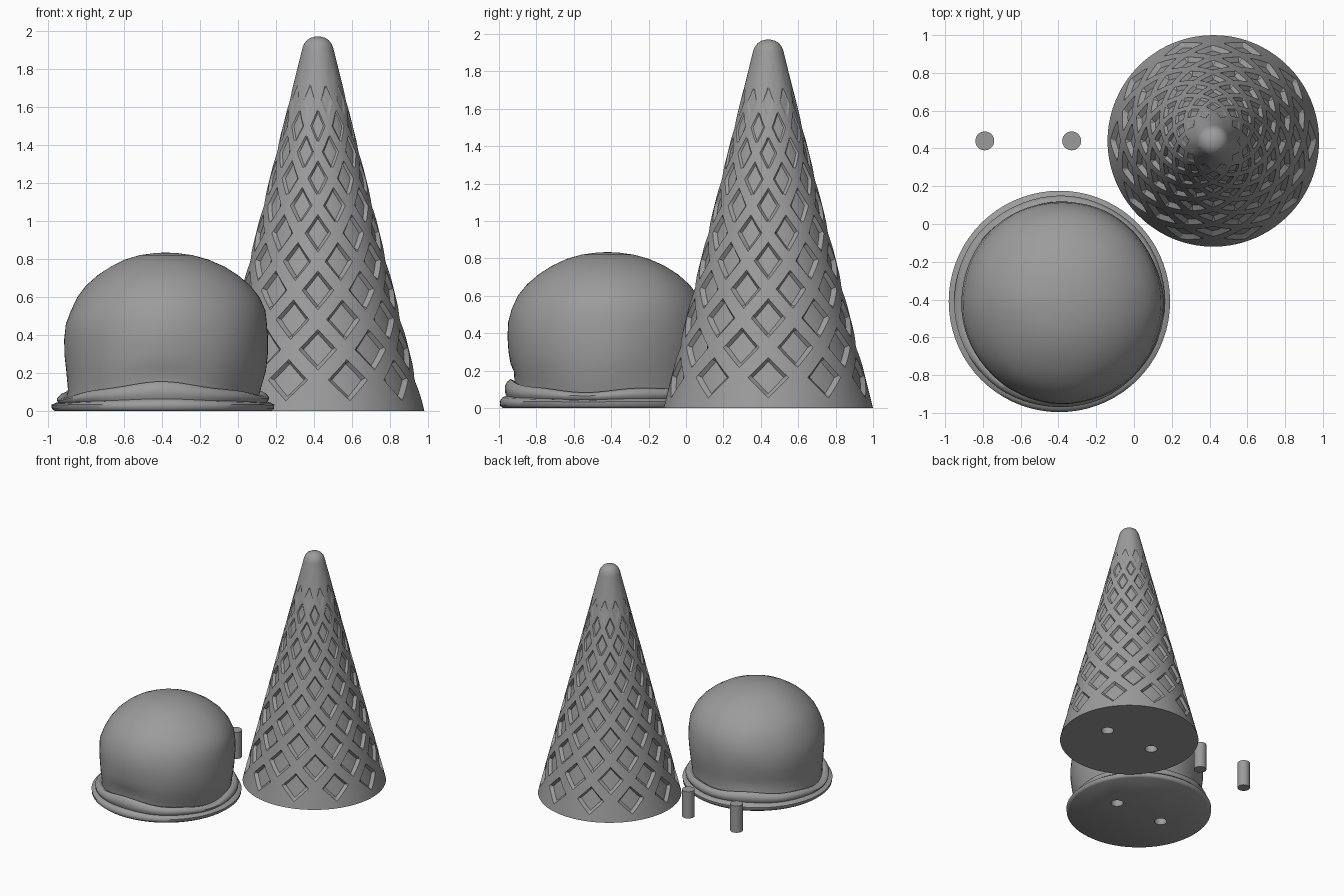
import bpy, bmesh
from math import sin, cos, pi
from mathutils import Vector, noise

if "Cube" in bpy.data.objects:
    bpy.data.objects.remove(bpy.data.objects["Cube"])

CONE = (0.42, 0.44)
SCOOP = (-0.395, -0.41)
PEG_R, PEG_GAP = 0.05, 0.23

dark_grey = bpy.data.materials.new("dark_grey")
dark_grey.diffuse_color = (0.33, 0.33, 0.33, 1)
dark_grey.use_nodes = True
dark_grey.node_tree.nodes["Principled BSDF"].inputs["Base Color"].default_value = dark_grey.diffuse_color


def make_object(name, bm, loc):
    bmesh.ops.recalc_face_normals(bm, faces=bm.faces[:])
    me = bpy.data.meshes.new(name)
    bm.to_mesh(me)
    bm.free()
    ob = bpy.data.objects.new(name, me)
    ob.location = (loc[0], loc[1], 0)
    bpy.context.collection.objects.link(ob)
    return ob


def activate(ob):
    bpy.ops.object.select_all(action='DESELECT')
    ob.select_set(True)
    bpy.context.view_layer.objects.active = ob


def finish(ob, angle=30):
    activate(ob)
    bpy.ops.object.shade_smooth_by_angle(angle=angle * pi / 180)
    ob.data.materials.clear()
    ob.data.materials.append(dark_grey)


def peg(name, x, y, r, z0, z1):
    bpy.ops.mesh.primitive_cylinder_add(vertices=32, radius=r, depth=z1 - z0,
                                        location=(x, y, (z0 + z1) / 2))
    ob = bpy.context.object
    ob.name = name
    return ob


def drill(ob, centre):
    # two blind peg holes in the flat underside
    for s in (-1, 1):
        cutter = peg("hole_cutter", centre[0] + s * PEG_GAP, centre[1], PEG_R, -0.1, 0.12)
        cutter.hide_render = True
        activate(ob)
        mod = ob.modifiers.new("peg_hole", 'BOOLEAN')
        mod.operation, mod.solver, mod.object = 'DIFFERENCE', 'EXACT', cutter
        bpy.ops.object.modifier_apply(modifier=mod.name)
        bpy.data.objects.remove(cutter)


# ---- waffle cone: diagonal lattice of lozenges, each with a sunken floor ----
N, ROWS = 10, 12
STEPS = [-1, -0.84, -0.67, -0.53, -0.27, 0, 0.27, 0.53, 0.67, 0.84, 1]


def row_z(t):
    return 0.1635 + 0.162 * t - 0.0015 * t * t


def cone_r(z):
    return 0.56 - 0.251 * z


def waffle_cone():
    bm = bmesh.new()
    for row in range(-1, ROWS + 1):
        depth = 0 if row in (-1, ROWS) else 0.024 * min(1, (ROWS - 0.8 - row) / 7)
        for col in range(N):
            centre = -pi / 2 + (2 * col + (row + 1) % 2) * pi / N
            grid = {}
            for i, u in enumerate(STEPS):
                for j, v in enumerate(STEPS):
                    t = row + (u + v) / 2
                    if t < -1 - 1e-6 or t > ROWS + 1e-6:
                        continue
                    a = centre + (u - v) / 2 * pi / N
                    z = row_z(t)
                    r = cone_r(z) - (depth if max(abs(u), abs(v)) < 0.6 else 0)
                    grid[i, j] = bm.verts.new((r * cos(a), r * sin(a), z))
            for i in range(len(STEPS) - 1):
                for j in range(len(STEPS) - 1):
                    keys = [(i, j), (i + 1, j), (i + 1, j + 1), (i, j + 1)]
                    vs = [grid[k] for k in keys if k in grid]
                    if len(vs) > 2:
                        bm.faces.new(vs)
    bmesh.ops.remove_doubles(bm, verts=bm.verts[:], dist=1e-4)
    # rounded tip
    loop = [e for e in bm.edges if e.is_boundary and e.verts[0].co.z > 1]
    for r, z in ((0.081, 1.91), (0.073, 1.93), (0.058, 1.95), (0.038, 1.963), (0.012, 1.97)):
        geom = bmesh.ops.extrude_edge_only(bm, edges=loop)["geom"]
        loop = [g for g in geom if isinstance(g, bmesh.types.BMEdge)]
        for v in (g for g in geom if isinstance(g, bmesh.types.BMVert)):
            flat = Vector((v.co.x, v.co.y, 0)).normalized() * r
            v.co = (flat.x, flat.y, z)
    bmesh.ops.holes_fill(bm, edges=bm.edges[:], sides=0)
    return make_object("waffle_cone", bm, CONE)


# ---- ice cream scoop: lathed profile with an uneven rolled skirt ----
PROFILE = [(0.568, 0), (0.584, 0.012), (0.586, 0.035), (0.57, 0.048), (0.55, 0.053),
           (0.558, 0.066), (0.56, 0.085), (0.548, 0.103), (0.53, 0.113), (0.508, 0.105),
           (0.51, 0.15), (0.523, 0.22), (0.533, 0.3), (0.536, 0.38), (0.53, 0.46),
           (0.512, 0.53), (0.48, 0.6), (0.433, 0.66), (0.37, 0.715), (0.3, 0.76),
           (0.22, 0.797), (0.14, 0.82), (0.06, 0.831)]
SEG = 72


def scoop():
    bm = bmesh.new()
    rings = []
    for r0, z0 in PROFILE:
        ring = []
        body = min(1, max(0, (z0 - 0.1) / 0.1))
        for k in range(SEG):
            a = 2 * pi * k / SEG
            lump = noise.noise(Vector((cos(a) * 1.6, sin(a) * 1.6, z0 * 4 + 3)))
            r = r0 * (1 + (0.02 * lump if z0 > 0.11 else 0.012 * lump * (z0 > 0.04)))
            # fuller right shoulder
            r += 0.016 * cos(a - 0.3) * min(1, max(0, (z0 - 0.45) / 0.1)) * min(1, (0.85 - z0) / 0.1)
            z = z0
            if 0 < z0 < 0.25:  # wavy lip
                wave = 0.24 * cos(2 * (a + 1.48)) + 0.12 * sin(3 * a + 0.4) + 0.05 * sin(7 * a)
                z += max(0, min(z0, 0.12) - 0.03) * 1.3 * wave * min(1, (0.25 - z0) / 0.1)
            ring.append(bm.verts.new((r * cos(a) + 0.013 * body, r * sin(a) - 0.01 * body, z)))
        rings.append(ring)
    for lo, hi in zip(rings, rings[1:]):
        for k in range(SEG):
            n = (k + 1) % SEG
            bm.faces.new((lo[k], lo[n], hi[n], hi[k]))
    bm.faces.new(rings[0][::-1])
    top = bm.verts.new((0.013, -0.01, 0.834))
    for k in range(SEG):
        bm.faces.new((rings[-1][k], rings[-1][(k + 1) % SEG], top))
    return make_object("ice_cream_scoop", bm, SCOOP)


for build, centre, angle in ((waffle_cone, CONE, 30), (scoop, SCOOP, 50)):
    part = build()
    drill(part, centre)
    finish(part, angle)

# ---- loose joining pegs ----
for side, x in (("left", -0.79), ("right", -0.33)):
    finish(peg("peg_" + side, x, 0.44, PEG_R, 0, 0.23))
